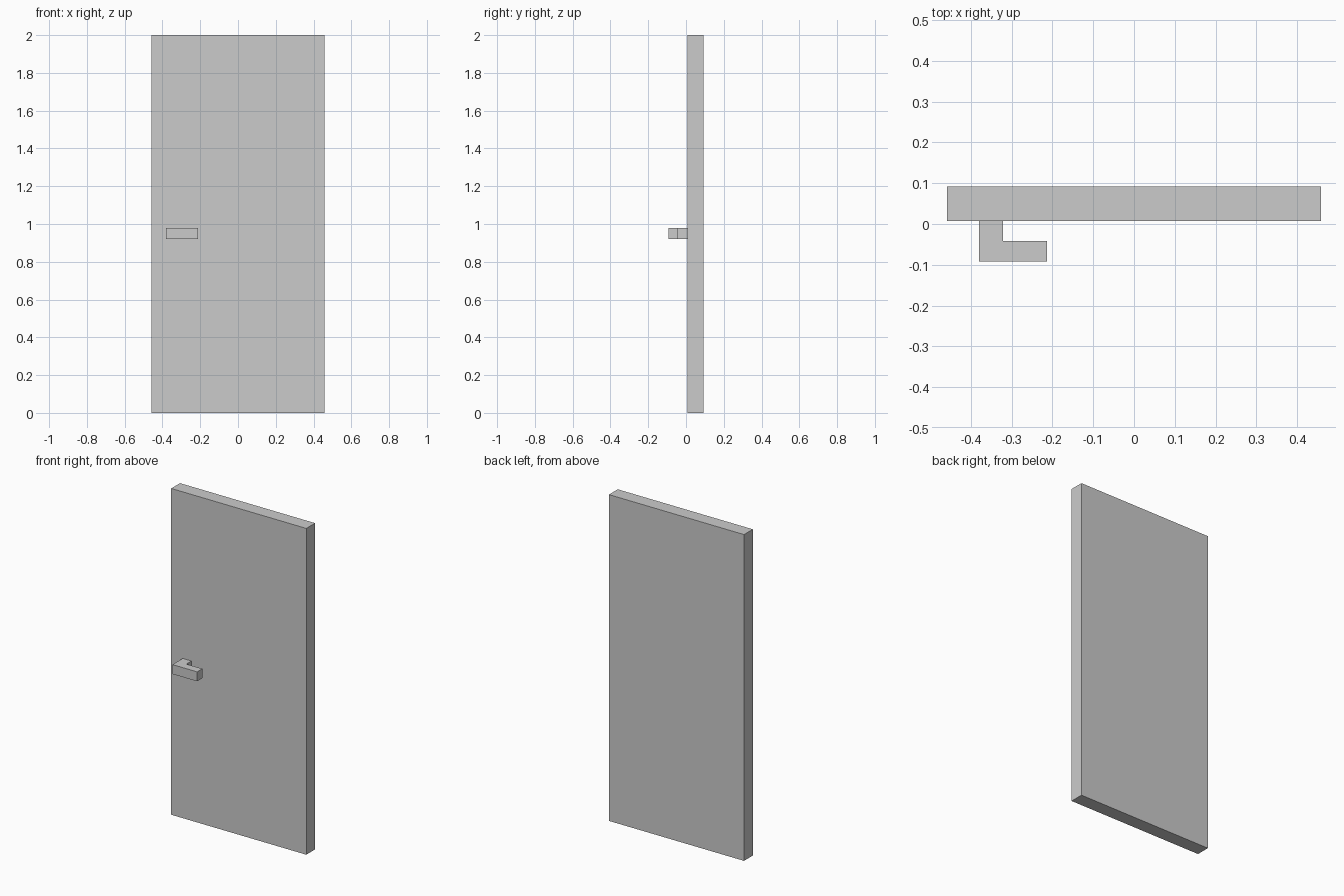
import bpy
import bmesh

if "Cube" in bpy.data.objects:
    bpy.data.objects.remove(bpy.data.objects["Cube"])


def prism(name, outline, z0, z1):
    """Extrude a plan-view outline from z0 up to z1."""
    bm = bmesh.new()
    face = bm.faces.new([bm.verts.new((x, y, z0)) for x, y in outline])
    top = bmesh.ops.extrude_face_region(bm, geom=[face])["geom"]
    verts = [g for g in top if isinstance(g, bmesh.types.BMVert)]
    bmesh.ops.translate(bm, verts=verts, vec=(0, 0, z1 - z0))
    bmesh.ops.recalc_face_normals(bm, faces=bm.faces)
    mesh = bpy.data.meshes.new(name)
    bm.to_mesh(mesh)
    bm.free()
    obj = bpy.data.objects.new(name, mesh)
    bpy.context.collection.objects.link(obj)
    return obj


# Door slab
W, FRONT, BACK = 0.458, 0.007, 0.092
prism("door_panel", [(-W, FRONT), (W, FRONT), (W, BACK), (-W, BACK)], 0.0, 2.0)

# L-shaped lever handle, its post meeting the front face
prism("door_handle",
      [(-0.38, FRONT), (-0.38, -0.092), (-0.213, -0.092),
       (-0.213, -0.042), (-0.321, -0.042), (-0.321, FRONT)],
      0.921, 0.979)
